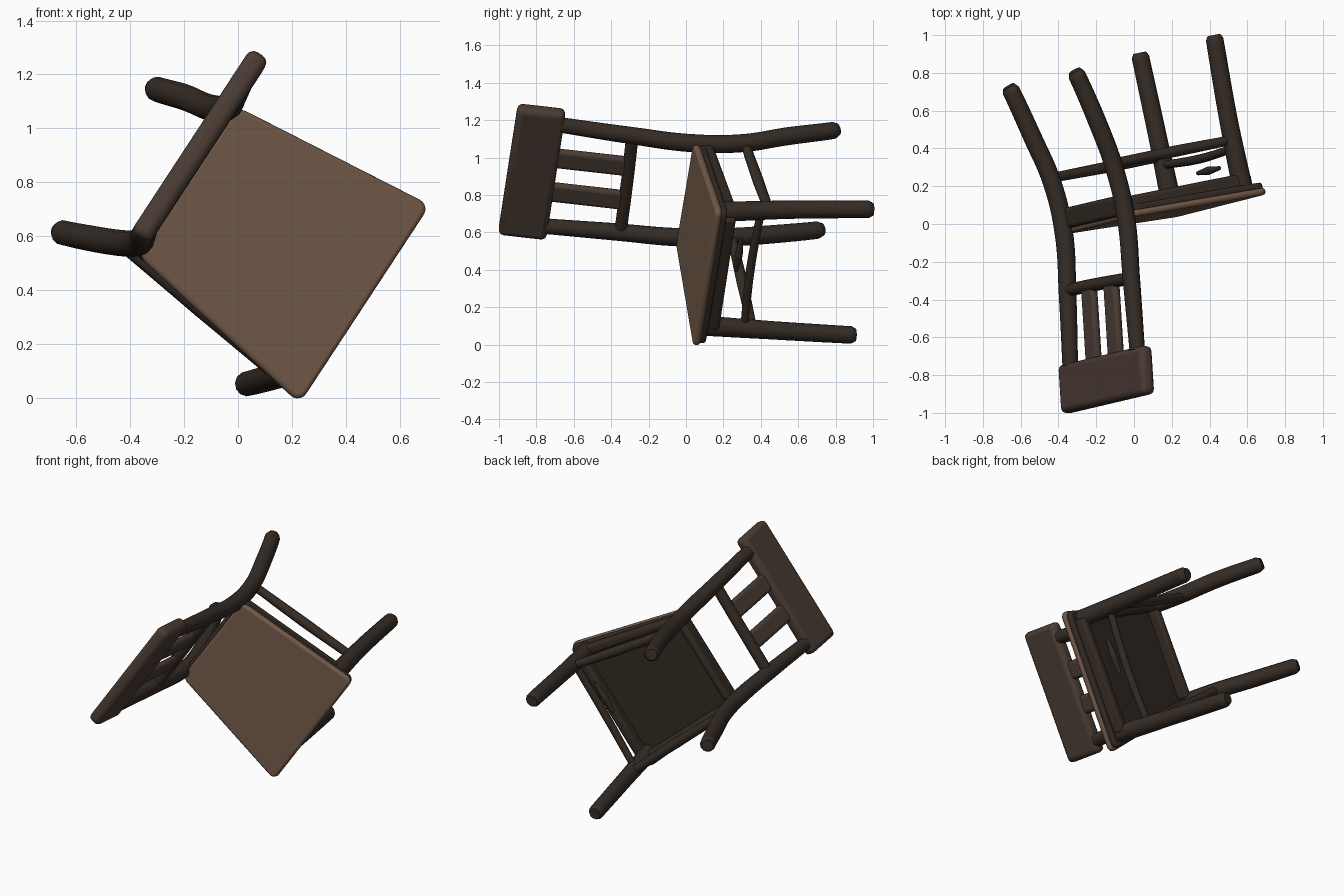
import bpy, bmesh, math
from mathutils import Matrix, Vector

if "Cube" in bpy.data.objects:
    bpy.data.objects.remove(bpy.data.objects["Cube"])

# Chair frame as it lies: local x = seat front, y = seat width, z = chair up
F = Vector((0.814, 0.159, -0.558)).normalized()
W = Vector((0.544, 0.128, 0.830))
W = (W - F * W.dot(F)).normalized()
U = F.cross(W)
FRAME = Matrix((F, W, U)).transposed().to_4x4()
FRAME.translation = (0.138, 0.062, 0.582)


def material(name, color):
    m = bpy.data.materials.new(name)
    m.diffuse_color = (*color, 1)
    m.use_nodes = True
    m.node_tree.nodes["Principled BSDF"].inputs["Base Color"].default_value = m.diffuse_color
    return m


DARK = material("dark_wood", (0.036, 0.025, 0.018))
BROWN = material("seat_wood", (0.17, 0.10, 0.065))
RAIL = material("rail_wood", (0.07, 0.045, 0.034))


def finish(ob, mat):
    bpy.context.collection.objects.link(ob)
    ob.data.materials.append(mat)
    ob.matrix_world = FRAME @ ob.matrix_world
    return ob


def rod(name, pts, radius, mat=DARK, scales=None):
    """Round smooth bar through the given points."""
    cu = bpy.data.curves.new(name, 'CURVE')
    cu.dimensions = '3D'
    cu.bevel_depth = radius
    cu.bevel_resolution = 4
    cu.use_fill_caps = True
    sp = cu.splines.new('BEZIER')
    sp.bezier_points.add(len(pts) - 1)
    for i, (bp, p) in enumerate(zip(sp.bezier_points, pts)):
        bp.co = p
        bp.radius = scales[i] if scales else 1
        bp.handle_left_type = bp.handle_right_type = 'AUTO'
    return finish(bpy.data.objects.new(name, cu), mat)


def slab(name, outline, z0, z1, bevel, mat, corner=0.0, place=Matrix()):
    """Extruded outline with optional rounded corners and softened edges."""
    bm = bmesh.new()
    face = bm.faces.new([bm.verts.new((x, y, z0)) for x, y in outline])
    ext = bmesh.ops.extrude_face_region(bm, geom=[face])
    for v in ext['geom']:
        if isinstance(v, bmesh.types.BMVert):
            v.co.z = z1
    if corner:
        upright = [e for e in bm.edges if abs(e.verts[0].co.z - e.verts[1].co.z) > 1e-5]
        bmesh.ops.bevel(bm, geom=upright, offset=corner, segments=5, profile=0.5, affect='EDGES')
    bmesh.ops.recalc_face_normals(bm, faces=bm.faces)
    me = bpy.data.meshes.new(name)
    bm.to_mesh(me)
    bm.free()
    ob = finish(bpy.data.objects.new(name, me), mat)
    ob.matrix_world = FRAME @ place
    mod = ob.modifiers.new("soft_edges", 'BEVEL')
    mod.width = bevel
    mod.segments = 3
    bpy.context.view_layer.objects.active = ob
    ob.select_set(True)
    bpy.ops.object.shade_smooth_by_angle(angle=math.radians(50))
    ob.select_set(False)
    return ob


def box(name, center, size, bevel, mat, tilt=0.0, corner=0.0):
    x, y, z = (s / 2 for s in size)
    place = Matrix.Translation(center) @ Matrix.Rotation(tilt, 4, 'Y')
    return slab(name, [(-x, -y), (x, -y), (x, y), (-x, y)], -z, z, bevel, mat, corner, place)


# Seat, wider at the front, slightly raised there, on a dark base
SEAT_TILT = Matrix.Rotation(-0.025, 4, 'Y') @ Matrix.Rotation(-0.01, 4, 'X')
slab("seat", [(-0.405, -0.335), (0.41, -0.452), (0.412, 0.438), (-0.40, 0.335)],
     -0.02, 0.018, 0.016, BROWN, corner=0.045, place=SEAT_TILT)
slab("seat_base", [(-0.40, -0.33), (0.403, -0.442), (0.405, 0.43), (-0.395, 0.33)],
     -0.05, -0.012, 0.012, DARK, corner=0.045, place=SEAT_TILT)

# Aprons under the front and rear edges
box("front_apron", (0.35, 0, -0.065), (0.06, 0.72, 0.08), 0.02, DARK)
box("rear_apron", (-0.40, 0, -0.07), (0.05, 0.56, 0.11), 0.02, DARK)

for side, s in (("left", -1), ("right", 1)):
    # Rear leg running up into the curved back post
    out = 0.012 if s > 0 else 0
    rod(f"{side}_back_post", [
        (-0.568, s * 0.322, -0.815), (-0.558, s * 0.321, -0.79),
        (-0.492, s * 0.31 + out, -0.53), (-0.436, s * 0.297 + out, -0.27),
        (-0.428, s * 0.297 + out, 0.0), (-0.48, s * 0.305 + out, 0.33),
        (-0.545, s * 0.32 + out, 0.70)], 0.049, scales=[0.7, 0.95, 1, 1, 1, 0.95, 0.85])
    # Front leg
    skew = -0.02 * s
    rod(f"{side}_front_leg", [
        (0.322 + skew, s * 0.391, -0.858), (0.322 + skew, s * 0.391, -0.835),
        (0.315 + skew, s * 0.375, -0.4), (0.315 + skew / 2, s * 0.36, -0.03)],
        0.049, scales=[0.7, 0.95, 1, 1.1])
    # Side apron and side stretcher
    rod(f"{side}_side_stretcher", [
        (-0.43, s * 0.295, -0.295), (-0.05, s * 0.33, -0.295), (0.31, s * 0.368, -0.295)],
        0.03, scales=[0.85, 1, 0.85])
    slab(f"{side}_side_apron", [(-0.40, s * 0.275), (0.33, s * 0.345),
                                (0.33, s * 0.405), (-0.40, s * 0.325)], -0.11, -0.03, 0.02, DARK)
    # Back slat
    box(f"{side}_back_slat", (-0.508, s * 0.108 + 0.012, 0.50), (0.045, 0.115, 0.42), 0.02, RAIL, tilt=-0.17)

# Front stretchers: a full lower one and the worn remnant above it
rod("front_stretcher", [(0.325, -0.37, -0.25), (0.315, 0, -0.237), (0.30, 0.37, -0.25)],
    0.024, scales=[0.9, 1, 0.9])
rod("worn_front_stretcher", [(0.30, -0.02, -0.165), (0.30, 0.08, -0.165), (0.30, 0.19, -0.165)],
    0.022, scales=[0.5, 1, 0.5])

# Back crossbar and broad top rail
rod("back_crossbar", [(-0.475, -0.29, 0.305), (-0.475, 0, 0.31), (-0.475, 0.315, 0.32)], 0.034)
box("top_rail", (-0.564, 0.016, 0.815), (0.082, 0.82, 0.26), 0.03, RAIL, tilt=-0.17)
